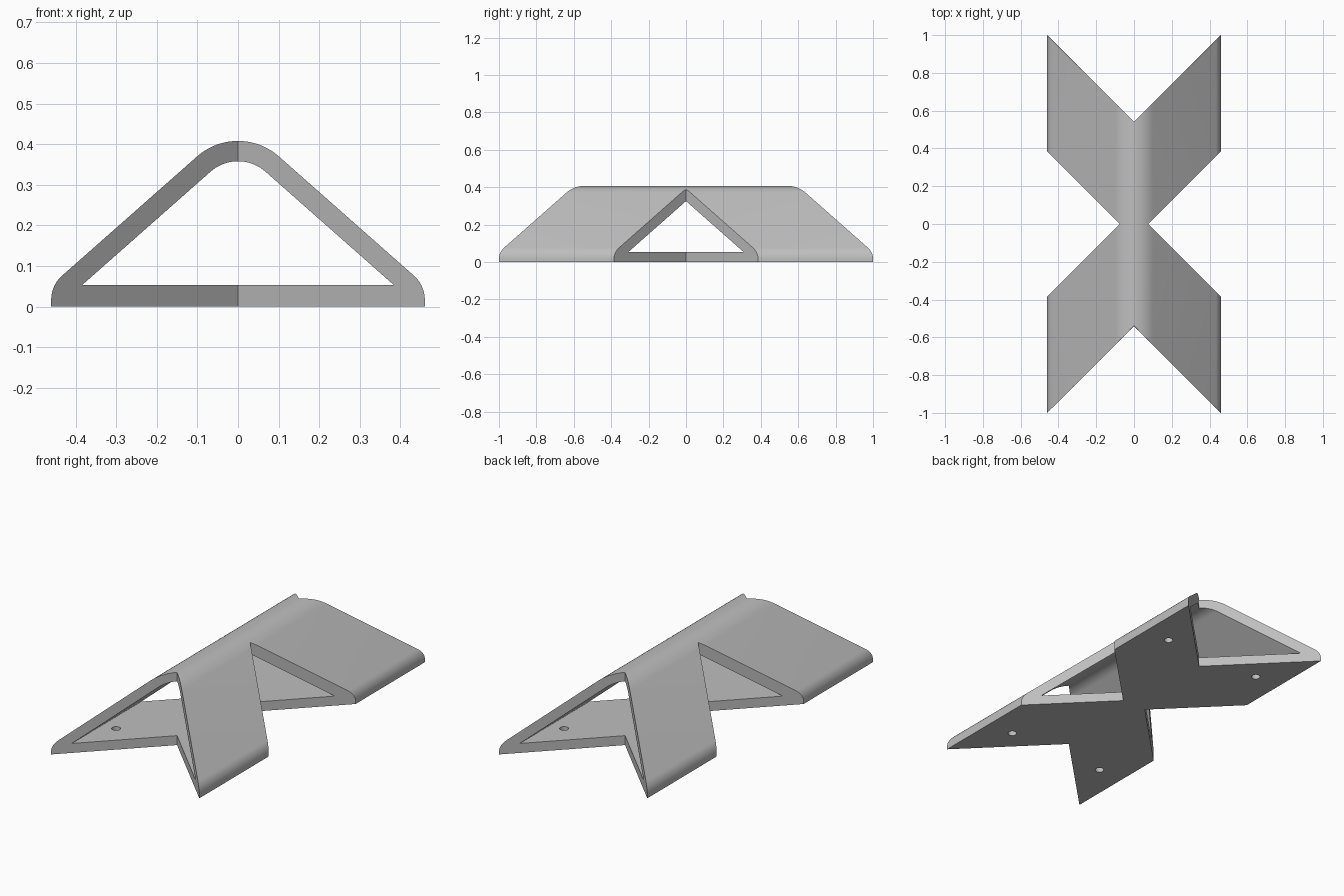
import bpy, bmesh, math
from mathutils import Vector

default = bpy.data.objects.get("Cube")
if default:
    bpy.data.objects.remove(default, do_unlink=True)

HALF = 0.46                   # half width
PITCH = math.radians(41.4)    # roof slope
CREST = 0.256                 # height of the ridge arc centre


def prism(name, points, start, offset):
    """Closed solid made by extruding a polygon along offset."""
    bm = bmesh.new()
    face = bm.faces.new([bm.verts.new(Vector(p) + Vector(start)) for p in points])
    ext = bmesh.ops.extrude_face_region(bm, geom=[face], use_keep_orig=True)
    verts = [g for g in ext["geom"] if isinstance(g, bmesh.types.BMVert)]
    bmesh.ops.translate(bm, verts=verts, vec=offset)
    bmesh.ops.recalc_face_normals(bm, faces=bm.faces)
    mesh = bpy.data.meshes.new(name)
    bm.to_mesh(mesh)
    bm.free()
    obj = bpy.data.objects.new(name, mesh)
    bpy.context.collection.objects.link(obj)
    return obj


def arc(cx, cz, r, a0, a1, n=10):
    return [(cx + r * math.sin(a0 + (a1 - a0) * i / n),
             cz + r * math.cos(a0 + (a1 - a0) * i / n)) for i in range(n + 1)]


def section(half):
    """Mirror a right-hand half section that starts on the ridge."""
    full = half + [(-x, z) for x, z in reversed(half[1:])]
    return [(x, 0, z) for x, z in full]


def cut(target, cutter, operation):
    cutter.hide_render = True
    mod = target.modifiers.new(operation, "BOOLEAN")
    mod.operation = operation
    mod.solver = "EXACT"
    mod.object = cutter
    bpy.context.view_layer.objects.active = target
    bpy.ops.object.modifier_apply(modifier=mod.name)
    bpy.data.objects.remove(cutter, do_unlink=True)


# Rounded triangular body
outer = arc(0, CREST, 0.152, 0, PITCH)
outer += arc(HALF - 0.08, 0.0165, 0.08, PITCH, math.pi / 2) + [(HALF, 0)]
bracket = prism("folded_cross_bracket", section(outer), (0, -1.1, 0), (0, 2.2, 0))

# Hollow inside above the base plate
inner = arc(0, CREST, 0.102, 0, PITCH) + [(0.384, 0.053)]
cut(bracket, prism("hollow", section(inner), (0, -1.2, 0), (0, 2.4, 0)), "DIFFERENCE")

# Plan outline: V notches at both ends and both sides
quarter = [(0, 0.54), (0.5, 1.04), (0.5, 0.425), (0.075, 0)]
right = quarter + [(x, -y) for x, y in reversed(quarter[:3])]
plan = right + [(-x, y) for x, y in reversed(right[1:-1])]
cut(bracket, prism("plan", [(x, y, 0) for x, y in plan], (0, 0, -0.2), (0, 0, 1)),
    "INTERSECT")

# Screw holes through the base plate
circle = [(x, y, 0) for x, y in arc(0, 0, 0.023, 0, math.tau, 24)[:-1]]
for sx in (-1, 1):
    for sy in (-1, 1):
        hole = prism("hole", circle, (sx * 0.303, sy * 0.647, -0.03), (0, 0, 0.1))
        cut(bracket, hole, "DIFFERENCE")

# Grey finish
grey = bpy.data.materials.new("plain grey")
grey.use_nodes = True
colour = (0.52, 0.52, 0.52, 1)
grey.diffuse_color = colour
grey.node_tree.nodes["Principled BSDF"].inputs["Base Color"].default_value = colour
bracket.data.materials.clear()
bracket.data.materials.append(grey)

bpy.ops.object.select_all(action="DESELECT")
bracket.select_set(True)
bpy.context.view_layer.objects.active = bracket
bpy.ops.object.shade_smooth_by_angle(angle=math.radians(30))
